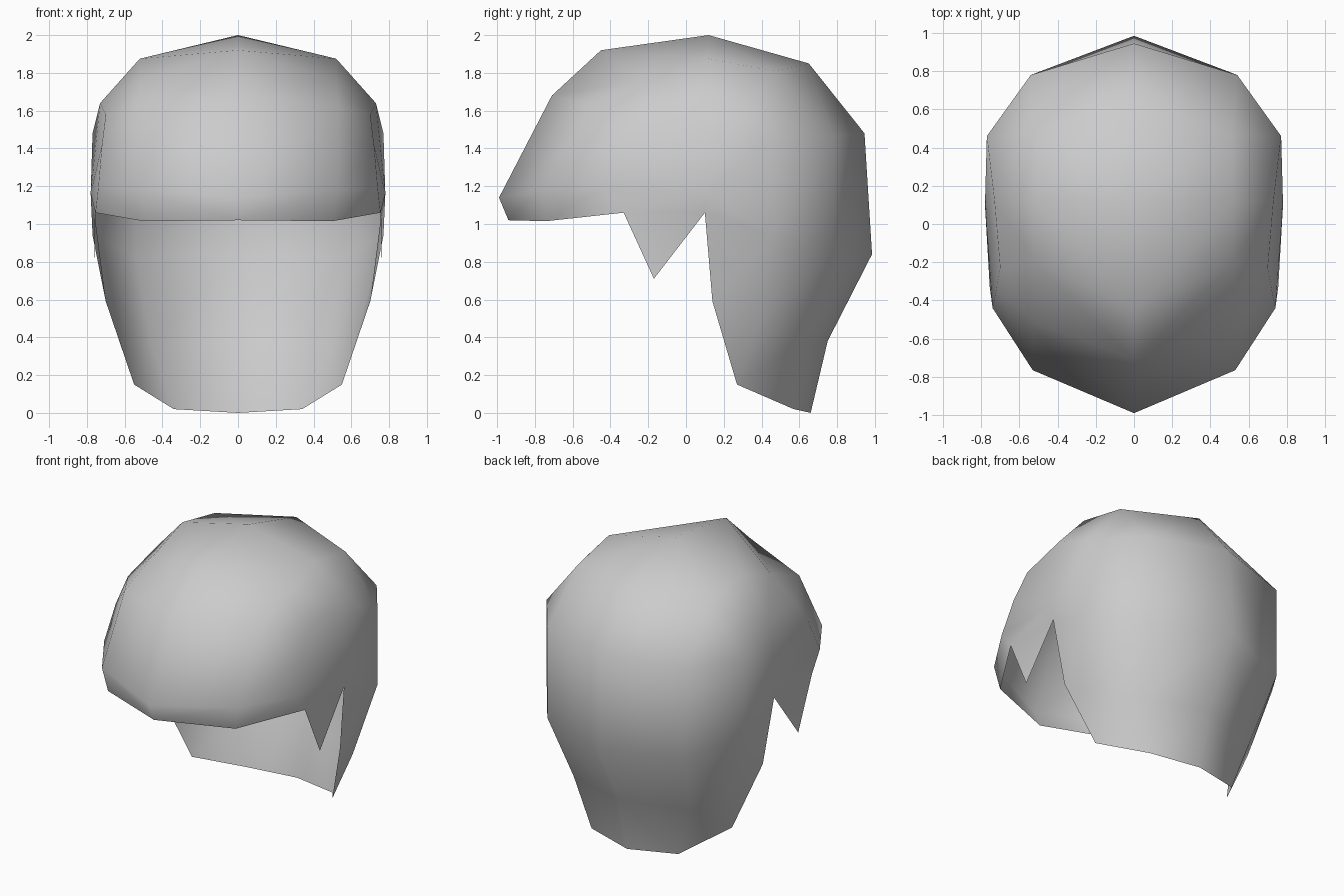
import bpy

cube = bpy.data.objects.get("Cube")
if cube:
    bpy.data.objects.remove(cube, do_unlink=True)

# Plain grey material
grey = bpy.data.materials.new("plain grey")
grey.use_nodes = True
colour = (0.6, 0.6, 0.6, 1.0)
grey.diffuse_color = colour
grey.node_tree.nodes["Principled BSDF"].inputs["Base Color"].default_value = colour

# Three ridges running from the front rim, over the crown, to the nape
centre = [(0, -.94, 1.02), (0, -.99, 1.14), (0, -.71, 1.68), (0, -.45, 1.92),
          (0, .12, 2.0), (0, .65, 1.85), (0, .945, 1.48), (0, .985, .84),
          (0, .75, .38), (0, .66, 0)]
middle = [(.50, -.74, 1.015), (.53, -.765, 1.18), (.53, -.51, 1.63), (.52, -.20, 1.765),
          (.52, .12, 1.875), (.51, .47, 1.81), (.54, .78, 1.46), (.54, .78, .83),
          (.46, .60, .37), (.34, .57, .02)]
side = [(.755, -.33, 1.06), (.74, -.44, 1.19), (.72, -.34, 1.42), (.70, -.23, 1.58),
        (.73, .12, 1.64), (.75, .29, 1.56), (.77, .46, 1.48), (.77, .46, .94),
        (.64, .37, .45), (.55, .27, .15)]
# Temple: bulge, notch above the ear, sideburn tip, lower edge behind the ear
temple = [(.78, .10, 1.16), (.76, .10, 1.06), (.76, -.17, .71), (.70, .14, .59)]

n = len(centre)
verts = centre + middle + side + temple
bulge, notch, tip, lower = range(3 * n, 3 * n + 4)
s = lambda i: 2 * n + i

# Crown and back: quads between neighbouring ridges, with the steep brow
# quad split from the crown to the front ridge
faces = [(c * n + i, (c + 1) * n + i, (c + 1) * n + i + 1, c * n + i + 1)
         for c in range(2) for i in range(n - 1) if (c, i) != (0, 3)]
faces += [(3, n + 3, n + 4), (3, n + 4, 4)]
# Temple: fan round the bulge, then the sideburn and the strip behind the ear
faces += [(s(i), bulge, s(i + 1)) for i in range(7)]
faces += [(s(7), bulge, notch), (bulge, s(0), notch), (s(0), tip, notch),
          (s(7), notch, lower, s(8)), (s(8), lower, s(9))]

mesh = bpy.data.meshes.new("hair_shell")
mesh.from_pydata(verts, [], faces)
mesh.polygons.foreach_set("use_smooth", [True] * len(mesh.polygons))
mesh.materials.append(grey)
hair = bpy.data.objects.new("hair_shell", mesh)
bpy.context.collection.objects.link(hair)

# Mirror to the other half
mirror = hair.modifiers.new("mirror", 'MIRROR')
mirror.use_clip = True
mirror.merge_threshold = 0.001
